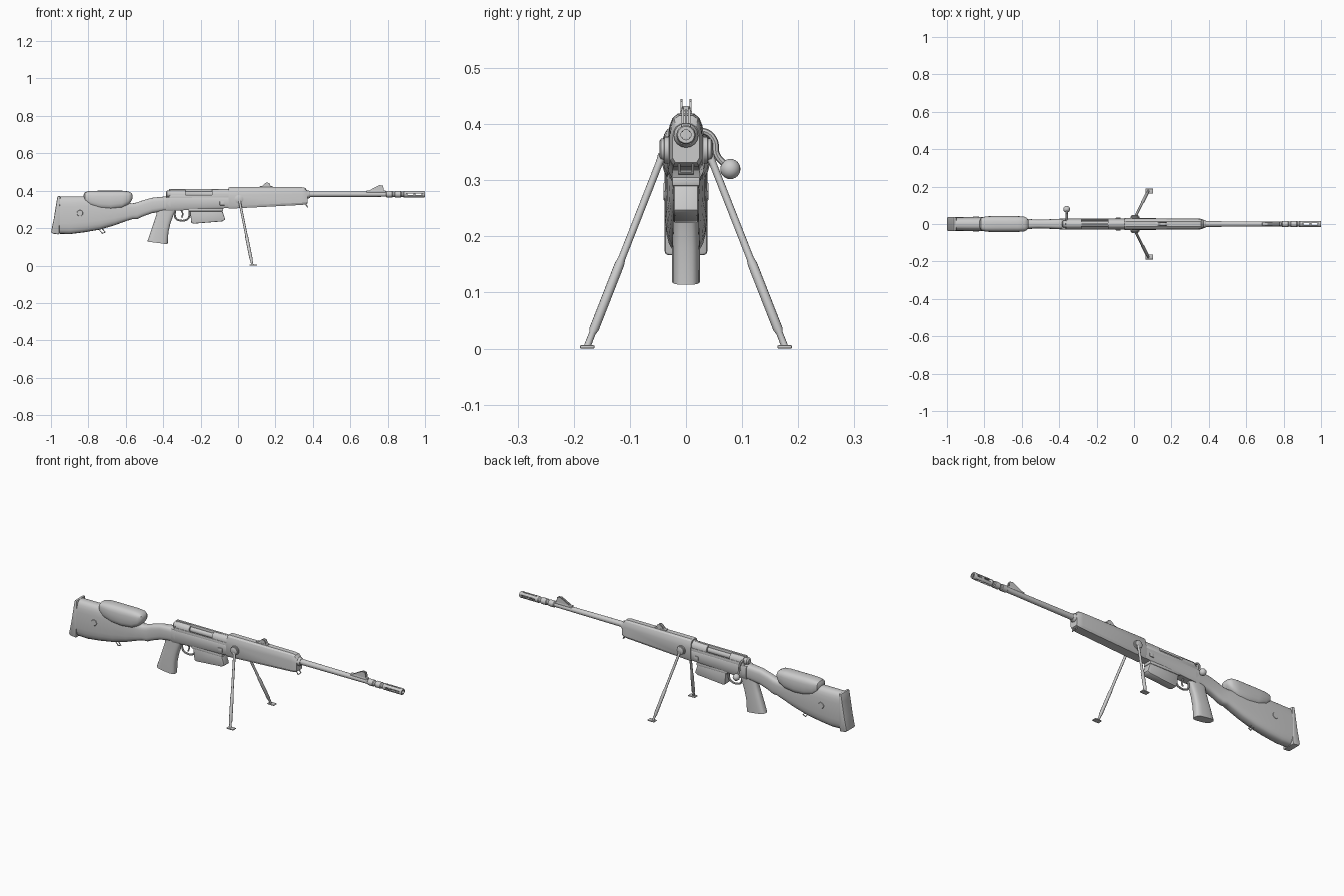
import bpy, bmesh, math
from mathutils import Vector, Matrix

cube = bpy.data.objects.get("Cube")
if cube:
    bpy.data.objects.remove(cube)

grey = bpy.data.materials.new("plain_grey")
grey.use_nodes = True
COLOUR = (0.6, 0.6, 0.6, 1)
grey.diffuse_color = COLOUR
grey.node_tree.nodes["Principled BSDF"].inputs["Base Color"].default_value = COLOUR


def select(ob):
    bpy.ops.object.select_all(action='DESELECT')
    ob.select_set(True)
    bpy.context.view_layer.objects.active = ob


def finish(name, bm, bevel=0, segments=2, angle=35):
    bmesh.ops.recalc_face_normals(bm, faces=bm.faces)
    me = bpy.data.meshes.new(name)
    bm.to_mesh(me)
    bm.free()
    me.materials.append(grey)
    ob = bpy.data.objects.new(name, me)
    bpy.context.collection.objects.link(ob)
    select(ob)
    if bevel:
        mod = ob.modifiers.new("bevel", 'BEVEL')
        mod.width, mod.segments = bevel, segments
        bpy.ops.object.modifier_apply(modifier="bevel")
    bpy.ops.object.shade_smooth_by_angle(angle=math.radians(angle))
    return ob


def skin(name, rings, **kw):
    """Join equal rings of points into a closed tube."""
    bm = bmesh.new()
    loops = [[bm.verts.new(p) for p in ring] for ring in rings]
    n = len(loops[0])
    for a, b in zip(loops, loops[1:]):
        for i in range(n):
            bm.faces.new((a[i], a[(i + 1) % n], b[(i + 1) % n], b[i]))
    bm.faces.new(loops[0])
    bm.faces.new(loops[-1])
    return finish(name, bm, **kw)


def oval(power, n=24):
    f = lambda c: math.copysign(abs(c) ** (2 / power), c)
    turns = [2 * math.pi * i / n for i in range(n)]
    return [(f(math.cos(t)), 0.5 + 0.5 * f(math.sin(t))) for t in turns]


def loft(name, stations, section, **kw):
    """Stations are (x, bottom, top, half width)."""
    return skin(name, [[(x, w * u, lo + (hi - lo) * v) for u, v in section]
                       for x, lo, hi, w in stations], **kw)


def plate(name, outline, y0, y1, **kw):
    return skin(name, [[(x, y, z) for x, z in outline] for y in (y0, y1)], **kw)


def box(name, x0, x1, y0, y1, z0, z1, **kw):
    return plate(name, [(x0, z0), (x1, z0), (x1, z1), (x0, z1)], y0, y1, **kw)


def rod(name, a, b, profile, n=16):
    """Turned part from a to b; profile is (fraction, radius)."""
    a, b = Vector(a), Vector(b)
    q = (b - a).to_track_quat('Z', 'Y')
    ring = [2 * math.pi * i / n for i in range(n)]
    return skin(name, [[a.lerp(b, t) + q @ Vector((r * math.cos(k), r * math.sin(k), 0))
                        for k in ring] for t, r in profile])


def tube(name, points, r, closed=False, smooth=True):
    cu = bpy.data.curves.new(name, 'CURVE')
    cu.dimensions, cu.bevel_depth, cu.bevel_resolution = '3D', r, 2
    cu.resolution_u, cu.use_fill_caps = 6, True
    sp = cu.splines.new('BEZIER')
    sp.bezier_points.add(len(points) - 1)
    for bp, p in zip(sp.bezier_points, points):
        bp.co = p
        bp.handle_left_type = bp.handle_right_type = 'AUTO' if smooth else 'VECTOR'
    sp.use_cyclic_u = closed
    ob = bpy.data.objects.new(name, cu)
    bpy.context.collection.objects.link(ob)
    cu.materials.append(grey)
    select(ob)
    bpy.ops.object.convert(target='MESH')
    bpy.ops.object.shade_smooth_by_angle(angle=math.radians(40))


# Stock, butt pad and cheek rest
loft("stock", [(-.955, .17, .37, .037), (-.9, .168, .37, .038), (-.82, .178, .37, .038),
               (-.74, .192, .365, .036), (-.66, .215, .35, .033), (-.6, .237, .335, .03),
               (-.565, .248, .332, .027), (-.54, .248, .337, .025), (-.51, .262, .348, .024),
               (-.46, .28, .362, .025), (-.4, .29, .368, .028), (-.36, .293, .368, .03)], oval(3.2))
plate("butt_pad", [(-1, .178), (-.99, .17), (-.955, .166), (-.95, .372), (-.965, .372),
                   (-.972, .33), (-.985, .25)], -.038, .038, bevel=.008)
loft("cheek_rest", [(-.825, .36, .38, .018), (-.817, .342, .393, .034), (-.79, .316, .399, .041),
                    (-.74, .3, .4, .043), (-.68, .296, .4, .043), (-.62, .304, .4, .042),
                    (-.585, .325, .396, .039), (-.57, .345, .388, .03), (-.563, .36, .375, .015)],
     oval(3))
rod("stock_roundel", (-.845, -.04, .28), (-.845, .04, .28), [(0, .015), (.05, .018), (.95, .018), (1, .015)], 20)
tube("rear_sling_loop", [(-.745, 0, .195), (-.725, 0, .172), (-.71, 0, .178), (-.725, 0, .197)], .003, True, False)

# Receiver bed, action and bolt
bed = [(-.75, 0), (.75, 0), (1, .2), (1, .9), (.9, 1), (-.9, 1), (-1, .9), (-1, .2)]
loft("receiver_bed", [(-.385, .291, .365, .029), (-.2, .3, .365, .03), (-.04, .308, .365, .03)], bed)
dome = [(-1, 0), (1, 0)] + [(math.cos(math.pi * i / 12), .45 + .55 * math.sin(math.pi * i / 12))
                            for i in range(13)]
loft("receiver_rear_bridge", [(-.36, .355, .405, .026), (-.28, .355, .405, .026)], dome)
loft("receiver_front_ring", [(-.14, .355, .408, .026), (-.04, .355, .41, .026)], dome)
rod("bolt_body", (-.385, 0, .382), (-.05, 0, .382),
    [(0, .012), (.02, .019), (.1, .02), (.12, .016), (1, .016)], 20)
for side, s in (("right", -1), ("left", 1)):
    box(side + "_action_rail", -.37, -.05, s * .024 - .004, s * .024 + .004, .355, .378, bevel=.002)
    box(side + "_bed_bolt", -.098, -.072, s * .031 - .003, s * .031 + .003, .322, .342, bevel=.002)
box("top_rib", -.37, -.04, -.006, .006, .392, .41, bevel=.002)
tube("bolt_handle", [(-.36, .008, .385), (-.36, .035, .386), (-.36, .05, .372),
                     (-.36, .055, .345), (-.36, .075, .323)], .006)
bm = bmesh.new()
bmesh.ops.create_uvsphere(bm, u_segments=20, v_segments=12, radius=.018,
                          matrix=Matrix.Translation((-.36, .079, .32)))
finish("bolt_knob", bm)

# Grip, trigger and magazine
loft_grip = [(.3, -.435, -.33, .021), (.27, -.437, -.345, .022), (.23, -.45, -.36, .023),
             (.18, -.467, -.372, .025), (.128, -.485, -.376, .025)]
skin("pistol_grip", [[(a + (b - a) * v, w * u, z - (.014 * v if z < .15 else 0))
                      for u, v in oval(3.2)] for z, a, b, w in loft_grip])
tube("trigger_guard", [(-.338, 0, .295), (-.333, 0, .253), (-.318, 0, .243), (-.275, 0, .245),
                       (-.262, 0, .26), (-.258, 0, .298)], .005)
tube("trigger", [(-.305, 0, .298), (-.296, 0, .275), (-.302, 0, .256)], .004)
plate("magazine", [(-.258, .305), (-.25, .228), (-.235, .224), (-.085, .236), (-.068, .246),
                   (-.09, .31)], -.022, .022, bevel=.004)
box("magazine_well", -.265, -.08, -.025, .025, .29, .306, bevel=.003)

# Handguard and front sling loop
guard = [(-.8, 0), (.8, 0), (1, .12), (1, .62), (.93, .8), (.75, .93), (.45, 1),
         (-.45, 1), (-.75, .93), (-.93, .8), (-1, .62), (-1, .12)]
loft("handguard", [(-.05, .306, .416, .031), (-.045, .304, .419, .032), (.34, .324, .419, .029),
                   (.358, .326, .415, .028), (.372, .332, .4, .024)], guard, angle=25)
rod("barrel_collar", (.36, 0, .38), (.385, 0, .38), [(0, .022), (.7, .022), (1, .017)])
tube("front_sling_loop", [(.36, -.012, .33), (.372, -.012, .312), (.372, .012, .312), (.36, .012, .33)],
     .003, True, False)

# Barrel and slotted muzzle brake
rod("barrel", (.3, 0, .381), (.83, 0, .381), [(0, .0155), (1, .013)], 20)
brake = rod("muzzle_brake", (.79, 0, .381), (1, 0, .381),
            [(0, .013), (.02, .017), (.16, .017), (.18, .014), (.22, .014), (.24, .017),
             (.38, .017), (.4, .014), (.44, .014), (.46, .017), (.98, .017), (1, .015),
             (1, .009), (.85, .009)], 20)
for i, x in enumerate((.905, .95)):
    for k, (w, h) in enumerate(((.03, .005), (.005, .03))):
        cutter = box("slot_cutter", x, x + .032, -w, w, .381 - h, .381 + h)
        select(brake)
        mod = brake.modifiers.new("slot", 'BOOLEAN')
        mod.object, mod.operation, mod.solver = cutter, 'DIFFERENCE', 'EXACT'
        bpy.ops.object.modifier_apply(modifier="slot")
        bpy.data.objects.remove(cutter)

# Sights: base, paired ears and centre post
box("rear_sight_base", .115, .185, -.011, .011, .412, .424, bevel=.002)
box("front_sight_base", .685, .79, -.009, .009, .388, .401, bevel=.003)
for side, s in (("right", -1), ("left", 1)):
    plate(side + "_rear_sight_ear", [(.125, .42), (.175, .42), (.168, .44), (.155, .445), (.145, .44)],
          s * .008 - .002, s * .008 + .002)
    plate(side + "_front_sight_ear", [(.695, .398), (.78, .398), (.775, .427), (.757, .43), (.735, .42)],
          s * .006 - .002, s * .006 + .002)
box("front_sight_post", .757, .762, -.002, .002, .398, .426)
box("rear_sight_leaf", .155, .16, -.007, .007, .42, .432)

# Bipod
for side, s in (("right", -1), ("left", 1)):
    rod(side + "_bipod_pivot", (.005, s * .026, .354), (.005, s * .047, .354),
        [(0, .024), (.6, .024), (.65, .02), (.9, .02), (1, .016)], 20)
    top, foot = Vector((.008, s * .042, .345)), Vector((.076, s * .176, .004))
    rod(side + "_bipod_leg", top, foot,
        [(0, .008), (.04, .0065), (.54, .0065), (.57, .0085), (.91, .0085), (.93, .006), (1, .006)], 12)
    box(side + "_bipod_foot", .062, .102, s * .176 - .013, s * .176 + .013, 0, .006, bevel=.002)
